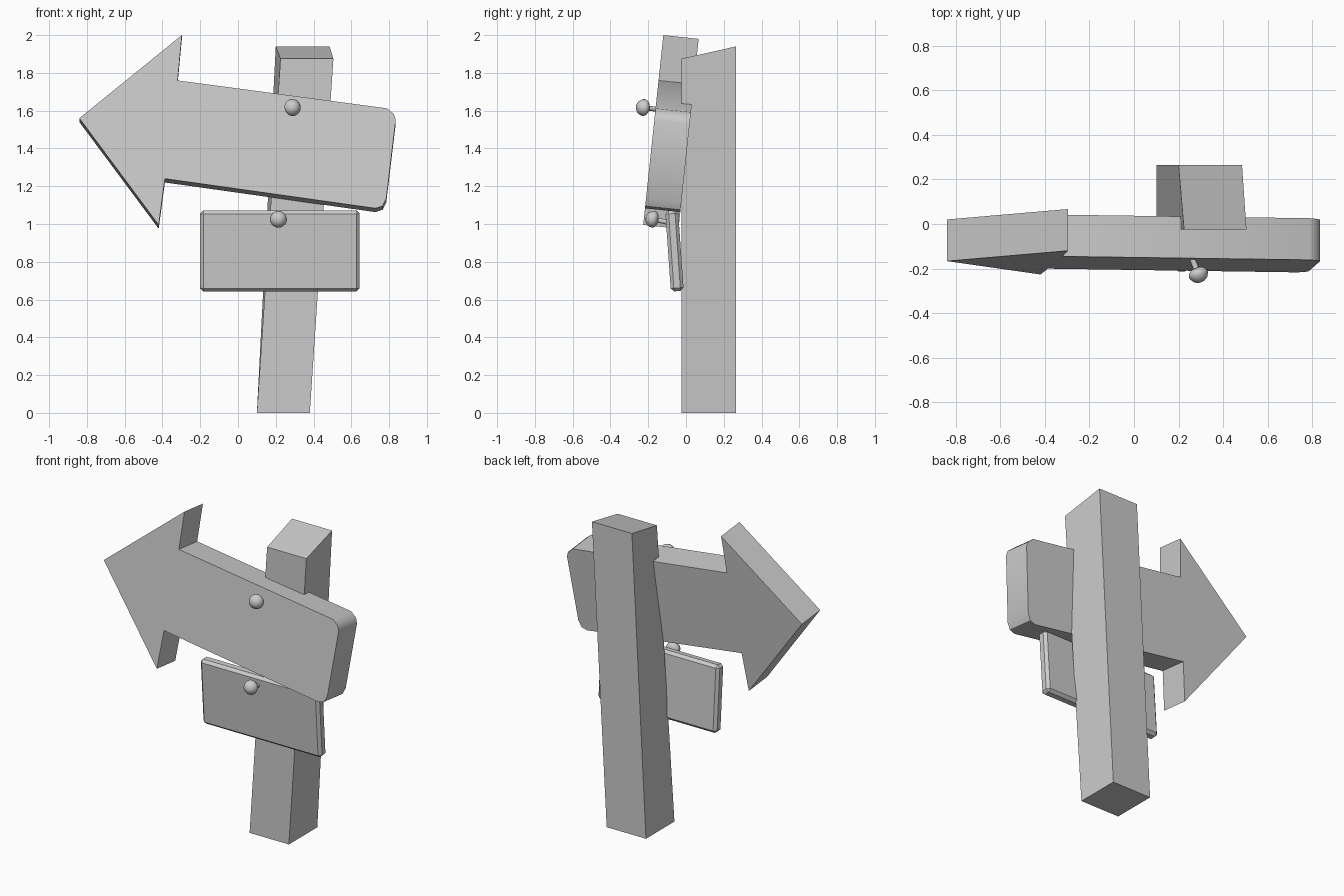
import bpy, bmesh, math
from mathutils import Vector, Matrix

if "Cube" in bpy.data.objects:
    bpy.data.objects.remove(bpy.data.objects["Cube"])


def make_object(name, bm, smooth=None):
    bmesh.ops.recalc_face_normals(bm, faces=bm.faces[:])
    mesh = bpy.data.meshes.new(name)
    bm.to_mesh(mesh)
    bm.free()
    obj = bpy.data.objects.new(name, mesh)
    bpy.context.collection.objects.link(obj)
    if smooth:
        bpy.ops.object.select_all(action='DESELECT')
        obj.select_set(True)
        bpy.context.view_layer.objects.active = obj
        bpy.ops.object.shade_smooth_by_angle(angle=math.radians(smooth))
    return obj


def prism(name, front, back, smooth=None):
    """Solid between two matching outlines."""
    bm = bmesh.new()
    a = [bm.verts.new(p) for p in front]
    b = [bm.verts.new(p) for p in back]
    bm.faces.new(a)
    bm.faces.new(b[::-1])
    for i in range(len(a)):
        j = (i + 1) % len(a)
        bm.faces.new((a[i], b[i], b[j], a[j]))
    return make_object(name, bm, smooth)


# leaning, slightly twisted post with a sloped top
prism("post",
      [(0.10, -0.025, 0), (0.38, -0.025, 0), (0.38, 0.265, 0), (0.10, 0.265, 0)],
      [(0.225, -0.025, 1.875), (0.505, -0.025, 1.875),
       (0.485, 0.265, 1.94), (0.20, 0.265, 1.94)])

# arrow board, tilted back, with rounded tail corners
outline = [(-0.84, 1.56), (-0.42, 0.995), (-0.387, 1.24),
           (0.728, 1.083), (0.765, 1.095), (0.785, 1.135),
           (0.835, 1.55), (0.825, 1.582), (0.79, 1.612),
           (-0.32, 1.76), (-0.297, 2.0)]
front = [Vector((x, -0.12 + 0.106 * (z - 2.0), z)) for x, z in outline]
depth = Vector((0, 0.187, -0.02))
prism("arrow_board", front, [p + depth for p in front], smooth=35)

# small bevelled plaque leaning forward
bm = bmesh.new()
bmesh.ops.create_cube(bm, size=1, matrix=Matrix.Diagonal((0.845, 0.068, 0.428, 1)))
bmesh.ops.bevel(bm, geom=bm.edges[:], offset=0.017, segments=1, affect='EDGES')
plaque = make_object("lower_plaque", bm)
plaque.location = (0.222, -0.061, 0.858)
plaque.rotation_euler.x = math.radians(4)


def nail(name, head, direction, length):
    """Lathed mushroom-headed nail; direction points into the board."""
    profile = [(0, -0.036), (0.018, -0.033), (0.033, -0.023), (0.043, -0.006),
               (0.045, 0.006), (0.040, 0.018), (0.027, 0.028), (0.013, 0.031),
               (0.013, length), (0, length)]
    bm = bmesh.new()
    verts = [bm.verts.new((r, 0, z)) for r, z in profile]
    edges = [bm.edges.new(pair) for pair in zip(verts, verts[1:])]
    bmesh.ops.spin(bm, geom=verts + edges, axis=(0, 0, 1), cent=(0, 0, 0),
                   angle=math.tau, steps=20, use_merge=True)
    bmesh.ops.remove_doubles(bm, verts=bm.verts[:], dist=0.0005)
    obj = make_object(name, bm, smooth=40)
    obj.location = head
    obj.rotation_mode = 'QUATERNION'
    obj.rotation_quaternion = Vector(direction).to_track_quat('Z', 'Y')


# nails holding the two boards
nail("arrow_nail", (0.29, -0.228, 1.617), (-0.36, 0.92, -0.12), 0.12)
nail("plaque_nail", (0.214, -0.178, 1.026), (0, 0.97, -0.2), 0.12)
